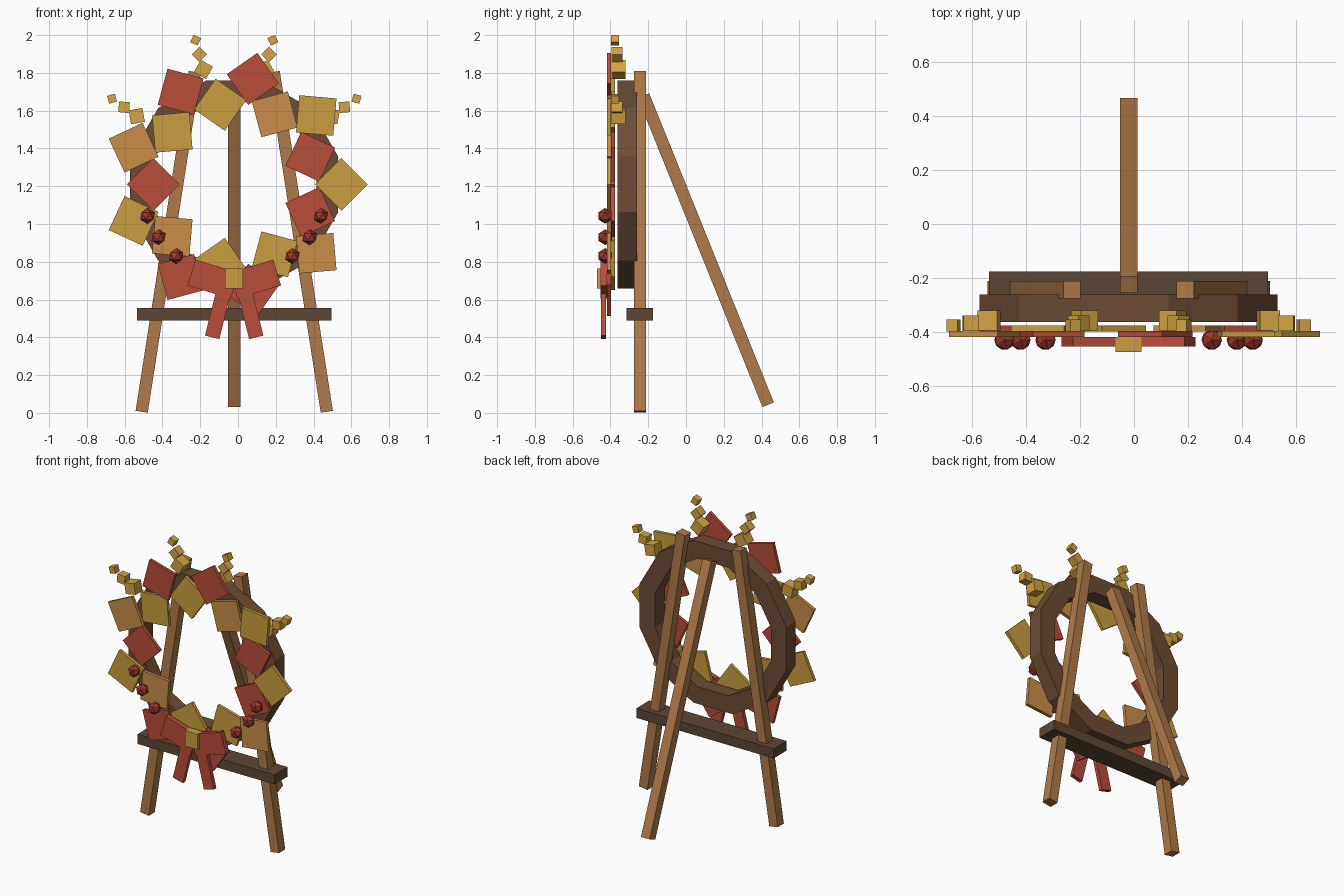
import bpy
import bmesh
from math import sin, cos, radians, pi
from mathutils import Matrix, Vector

if "Cube" in bpy.data.objects:
    bpy.data.objects.remove(bpy.data.objects["Cube"], do_unlink=True)

CX, CZ = -0.02, 1.21  # wreath centre


def material(name, rgb):
    linear = [(c / 255 / 12.92) if c < 11 else ((c / 255 + 0.055) / 1.055) ** 2.4 for c in rgb]
    m = bpy.data.materials.new(name)
    m.use_nodes = True
    m.diffuse_color = (*linear, 1)
    m.node_tree.nodes["Principled BSDF"].inputs["Base Color"].default_value = (*linear, 1)
    return m


wood = material("light wood", (176, 122, 72))
dark_wood = material("dark wood", (92, 71, 53))
vine = material("brown vine", (110, 76, 52))
red = material("leaf red", (186, 77, 58))
yellow = material("golden yellow", (201, 158, 63))
orange = material("leaf orange", (202, 141, 73))
berry_red = material("berry red", (160, 56, 46))
gold = material("wheat gold", (212, 164, 66))


def finish(name, bm, mat):
    bmesh.ops.recalc_face_normals(bm, faces=bm.faces)
    mesh = bpy.data.meshes.new(name)
    bm.to_mesh(mesh)
    bm.free()
    mesh.materials.append(mat)
    obj = bpy.data.objects.new(name, mesh)
    bpy.context.scene.collection.objects.link(obj)
    return obj


def box(name, centre, size, mat, turn=0):
    """Box turned counter-clockwise (degrees) as seen from the front."""
    bm = bmesh.new()
    bmesh.ops.create_cube(bm, size=1, matrix=Matrix.Diagonal((*size, 1)))
    obj = finish(name, bm, mat)
    obj.location = centre
    obj.rotation_euler = (0, -radians(turn), 0)
    return obj


def beam(name, a, b, width, mat):
    """Square beam between two points in an upright plane."""
    a, b = Vector(a), Vector(b)
    d = b - a
    obj = box(name, (a + b) / 2, (width, width, d.length), mat)
    obj.rotation_euler = Vector((0, 0, 1)).rotation_difference(d).to_euler()
    return obj


def around(angle, radius, y):
    t = radians(angle)
    return (CX + radius * cos(t), y, CZ + radius * sin(t))


# Easel
for side, s in (("right", -1), ("left", 1)):
    beam(side + "_front_leg", (CX + s * 0.49, -0.243, 0.006),
         (CX + s * 0.209, -0.243, 1.805), 0.065, wood)
beam("back_leg", (CX, 0.435, 0.043), (CX, -0.225, 1.68), 0.065, wood)
box("crossbar", (CX, -0.245, 0.522), (1.03, 0.14, 0.065), dark_wood)

# Twelve-sided wreath ring
bm = bmesh.new()
section = ((0.57, -0.362), (0.57, -0.26), (0.45, -0.26), (0.45, -0.362))
loops = [[bm.verts.new(around(15 + 30 * i, r, y)) for r, y in section] for i in range(12)]
for i in range(12):
    a, b = loops[i], loops[(i + 1) % 12]
    for j in range(4):
        k = (j + 1) % 4
        bm.faces.new((a[j], a[k], b[k], b[j]))
finish("wreath_ring", bm, vine)

# Leaves alternate between an outer front layer and an inner back layer
palette = {"r": red, "y": yellow, "o": orange}
for i, key in enumerate("yryoryryoryoryryor"):
    outer = i % 2 == 0
    angle = 20 * i
    box("leaf_%d" % (i + 1), around(angle, 0.567 if outer else 0.428, -0.407 if outer else -0.386),
        (0.198, 0.022, 0.198), palette[key], angle + 45)

# Berries on both lower sides
for i, angle in enumerate((200, 215, 231)):
    for side, a in (("right", angle), ("left", 540 - angle)):
        bm = bmesh.new()
        bmesh.ops.create_icosphere(bm, subdivisions=1, radius=0.042)
        berry = finish("%s_berry_%d" % (side, i + 1), bm, berry_red)
        berry.location = around(a, 0.488, -0.428)

# Wheat sprigs of shrinking cubes
for side, s in (("right", 1), ("left", -1)):
    for n, angle in (("upper", 105), ("lower", 145)):
        a = angle if s > 0 else 180 - angle
        for i, (r, size, twist) in enumerate(((0.63, 0.074, -45), (0.712, 0.057, -60), (0.79, 0.043, -40))):
            box("%s_%s_sprig_%d" % (side, n, i + 1), around(a, r, -0.357 - 0.009 * i),
                (size, size, size), gold, s * (angle + twist))

# Ribbon bow
for side, s in (("right", -1), ("left", 1)):
    box(side + "_bow_loop", (CX + s * 0.112, -0.435, 0.708), (0.24, 0.034, 0.143), red, s * 17)
    box(side + "_bow_tail", (CX + s * 0.073, -0.437, 0.575), (0.078, 0.026, 0.36), red, s * 14)
box("bow_knot", (CX, -0.445, 0.712), (0.095, 0.054, 0.105), yellow)
